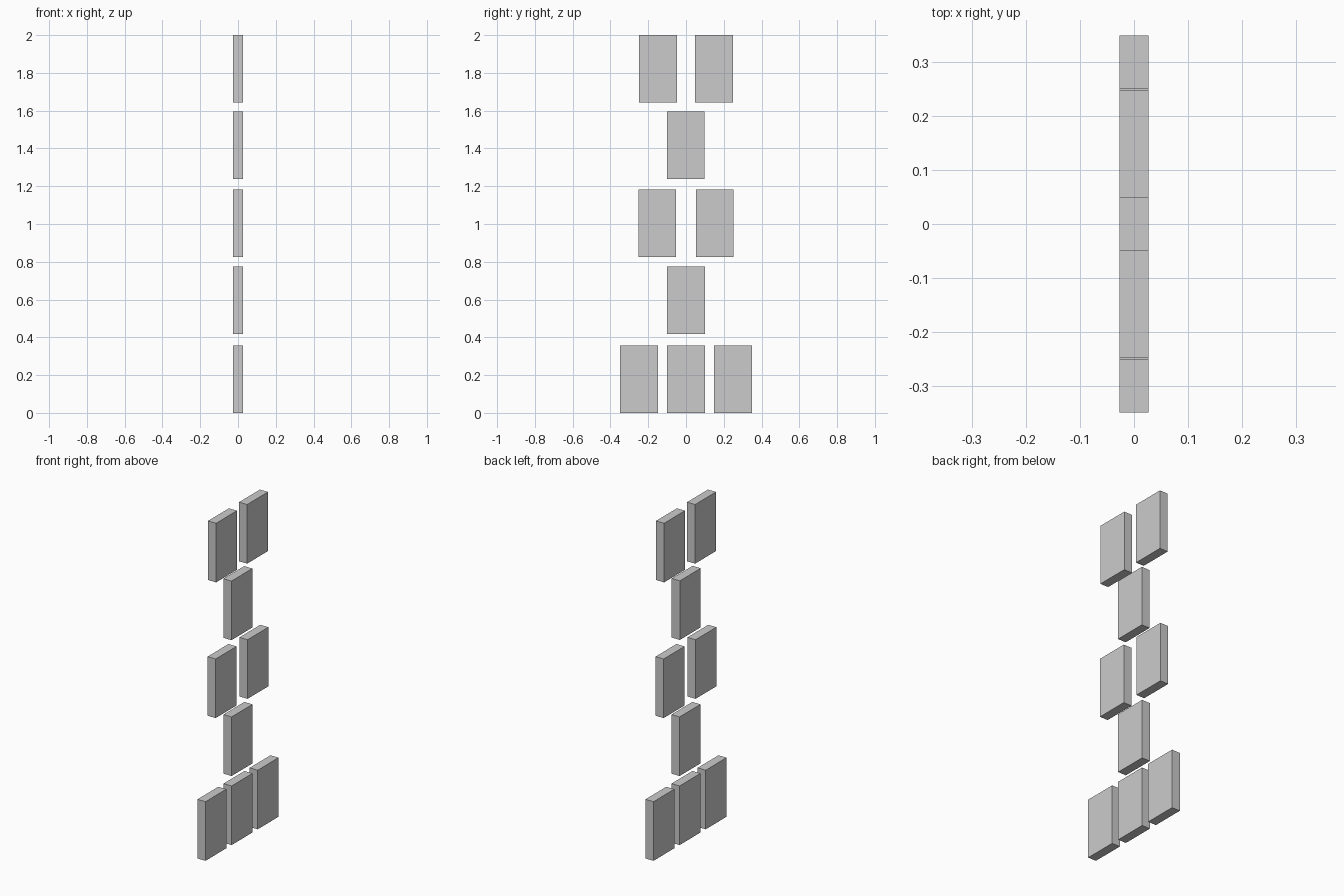
import bpy

if "Cube" in bpy.data.objects:
    bpy.data.objects.remove(bpy.data.objects["Cube"])

THICK, WIDTH, HEIGHT = 0.054, 0.199, 0.357

# Each row: name, bottom height, y centres of its panels
ROWS = [
    ("bottom", 0.0, (-0.249, 0.0, 0.249)),
    ("lower_middle", 0.417, (0.0,)),
    ("middle", 0.825, (-0.152, 0.152)),
    ("upper_middle", 1.238, (-0.002,)),
    ("top", 1.643, (-0.148, 0.148)),
]


def add_panel(name, y, z):
    """Upright slab whose underside sits at height z."""
    bpy.ops.mesh.primitive_cube_add(size=1, location=(0, y, z + HEIGHT / 2))
    panel = bpy.context.object
    panel.name = name
    panel.scale = (THICK, WIDTH, HEIGHT)
    bpy.ops.object.transform_apply(location=False, rotation=False, scale=True)


# Staggered rows of identical panels
for row, z, centres in ROWS:
    for i, y in enumerate(centres, 1):
        add_panel(f"{row}_panel_{i}", y, z)
